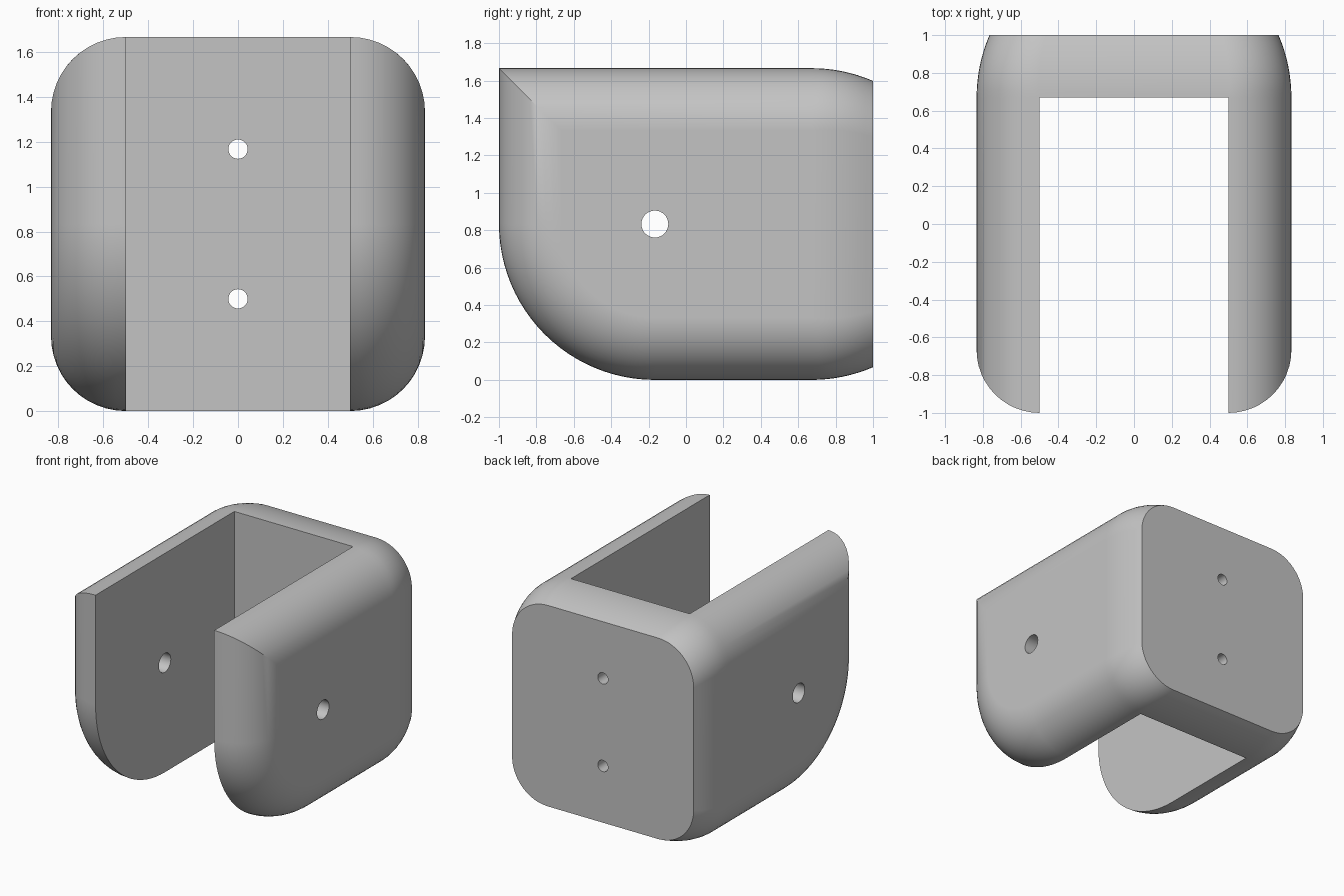
import bpy, bmesh, math
from mathutils import Matrix

old = bpy.data.objects.get("Cube")
if old:
    bpy.data.objects.remove(old, do_unlink=True)

R, BIG, H = 1 / 3, 5 / 6, 5 / 3      # edge rounding, large corner radius, height
INNER, WALL = 0.5, 0.67              # half gap, inner face of the back wall
STEPS = 12
angles = [math.pi / 2 * k / STEPS for k in range(STEPS + 1)]

mat = bpy.data.materials.new("plain grey")
mat.use_nodes = True
grey = (0.55, 0.55, 0.55, 1)
mat.diffuse_color = grey
mat.node_tree.nodes["Principled BSDF"].inputs["Base Color"].default_value = grey

bm = bmesh.new()


def loft(rings, closed):
    """Bridge equal-length rows of points with quads and return the vertices."""
    rows = [[bm.verts.new(p) for p in ring] for ring in rings]
    for a, b in zip(rows, rows[1:]):
        n = len(a)
        for i in range(n if closed else n - 1):
            j = (i + 1) % n
            bm.faces.new((a[i], a[j], b[j], b[i]))
    return rows


def arm_profile(x, inset):
    """Side outline of an arm: square upper front, large round lower front."""
    top, front, r = H - inset, inset - 1, BIG - inset
    pts = [(WALL, top), (front, top)]
    for k in range(2 * STEPS + 1):
        a = math.pi / 2 * k / (2 * STEPS)
        pts.append((BIG - 1 - r * math.cos(a), BIG - r * math.sin(a)))
    pts.append((WALL, inset))
    return [(x, y, z) for y, z in pts]


def back_ring(y):
    """Rounded square that draws in towards the back face."""
    d = y - WALL
    inset = BIG - math.sqrt(BIG ** 2 - d ** 2)
    r = R - 0.1 * d
    c = BIG - inset - r
    pts = []
    for quarter, (sx, sz) in enumerate(((1, 1), (-1, 1), (-1, -1), (1, -1))):
        for t in angles:
            a = t + quarter * math.pi / 2
            pts.append((sx * c + r * math.cos(a), y, BIG + sz * c + r * math.sin(a)))
    return pts


# Two arms with rounded outer edges
for side in (1, -1):
    rows = loft([arm_profile(side * (INNER + R * math.sin(t)), R * (1 - math.cos(t)))
                 for t in angles], False)
    bm.faces.new(rows[0])
    bm.faces.new(rows[-1])

# Back wall with its flat inner and outer faces
rows = loft([back_ring(WALL + (1 - WALL) * k / 8) for k in range(9)], True)
bm.faces.new(rows[-1])
bm.faces.new([bm.verts.new((x, WALL, z)) for x, z in
              ((-INNER, 0), (INNER, 0), (INNER, H), (-INNER, H))])

bmesh.ops.remove_doubles(bm, verts=bm.verts, dist=0.0005)
bmesh.ops.recalc_face_normals(bm, faces=bm.faces)
mesh = bpy.data.meshes.new("bracket")
bm.to_mesh(mesh)
bm.free()
mesh.materials.append(mat)
bracket = bpy.data.objects.new("bracket", mesh)
bpy.context.collection.objects.link(bracket)


def drill(axis, radius, location, depth):
    """Cut a round hole straight through the bracket."""
    cut = bmesh.new()
    bmesh.ops.create_cone(cut, cap_ends=True, segments=32, radius1=radius, radius2=radius,
                          depth=depth, matrix=Matrix.Translation(location)
                          @ Matrix.Rotation(math.pi / 2, 4, axis))
    data = bpy.data.meshes.new("hole_cutter")
    cut.to_mesh(data)
    cut.free()
    data.materials.append(mat)
    cutter = bpy.data.objects.new("hole_cutter", data)
    cutter.hide_render = True
    bpy.context.collection.objects.link(cutter)
    mod = bracket.modifiers.new("hole", 'BOOLEAN')
    mod.operation, mod.solver, mod.object = 'DIFFERENCE', 'EXACT', cutter
    bpy.ops.object.modifier_apply(modifier=mod.name)
    bpy.data.objects.remove(cutter, do_unlink=True)


bpy.context.view_layer.objects.active = bracket
bracket.select_set(True)
# Pivot hole through both arms, two screw holes through the back wall
drill('Y', 0.072, (0, BIG - 1, BIG), 2)
for z in (0.5, 1.167):
    drill('X', 0.043, (0, 0.85, z), 0.8)

bpy.ops.object.shade_smooth_by_angle(angle=math.radians(30))
weighted = bracket.modifiers.new("even shading", 'WEIGHTED_NORMAL')
weighted.keep_sharp = True
